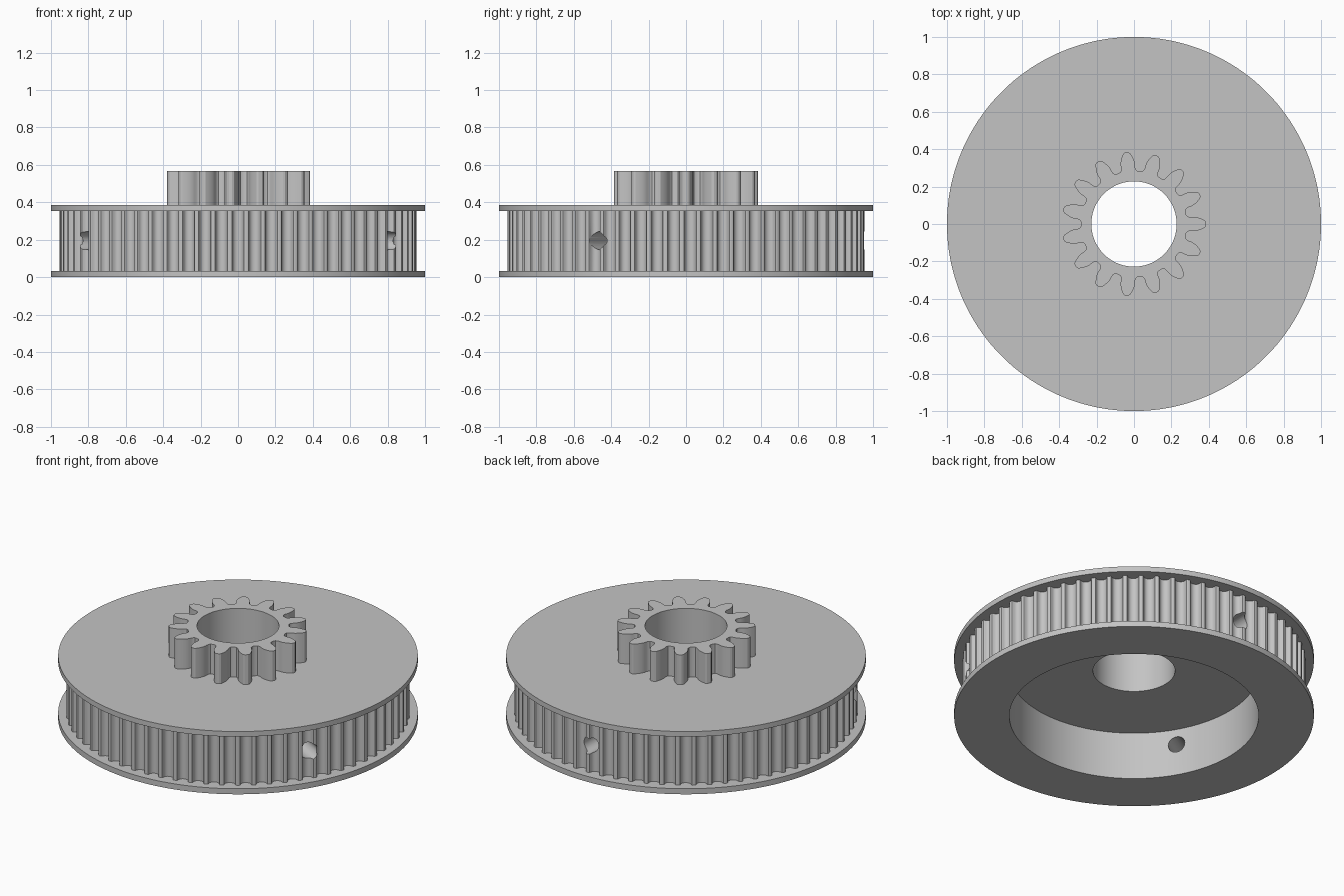
import bpy, bmesh, math
from math import sin, cos, tan, pi, sqrt, acos
from mathutils import Matrix

if "Cube" in bpy.data.objects:
    bpy.data.objects.remove(bpy.data.objects["Cube"])

U = 1 / 22.07            # millimetres to scene units
BELT_TEETH, GEAR_TEETH = 67, 15

grey = bpy.data.materials.new("light grey")
grey.diffuse_color = (0.55, 0.55, 0.55, 1)
grey.use_nodes = True
grey.node_tree.nodes["Principled BSDF"].inputs["Base Color"].default_value = grey.diffuse_color


def prism(name, outline, z0, z1):
    """Extrude a closed 2D outline between two heights."""
    bm = bmesh.new()
    face = bm.faces.new([bm.verts.new((x, y, z0)) for x, y in outline])
    top = bmesh.ops.extrude_face_region(bm, geom=[face])["geom"]
    bmesh.ops.translate(bm, vec=(0, 0, z1 - z0),
                        verts=[v for v in top if isinstance(v, bmesh.types.BMVert)])
    bmesh.ops.recalc_face_normals(bm, faces=bm.faces)
    mesh = bpy.data.meshes.new(name)
    bm.to_mesh(mesh)
    bm.free()
    mesh.materials.append(grey)
    obj = bpy.data.objects.new(name, mesh)
    bpy.context.collection.objects.link(obj)
    return obj


def circle(r, n=128):
    return [(r * cos(2 * pi * i / n), r * sin(2 * pi * i / n)) for i in range(n)]


def combine(target, other, operation):
    """Apply a boolean and remove the helper."""
    mod = target.modifiers.new("combine", "BOOLEAN")
    mod.operation, mod.solver, mod.object = operation, "EXACT", other
    bpy.context.view_layer.objects.active = target
    bpy.ops.object.modifier_apply(modifier=mod.name)
    bpy.data.objects.remove(other)


def belt_outline():
    """Rounded belt grooves, repeated round the rim."""
    half = [(0.747, 0), (0.648, 0.037), (0.598, 0.131), (0.579, 0.238), (0.547, 0.343),
            (0.505, 0.444), (0.452, 0.540), (0.358, 0.637), (0.248, 0.707), (0.127, 0.750)]
    groove = [(-x, d) for x, d in half] + [(0, 0.764)] + half[::-1]
    rim = sqrt(21.07 ** 2 - 0.847 ** 2)
    pts = []
    for i in range(BELT_TEETH):
        a = 2 * pi * i / BELT_TEETH - pi / 2
        for x, d in groove:
            r, t = (rim - d) * U, x * 1.134 * U
            pts.append((r * cos(a) - t * sin(a), r * sin(a) + t * cos(a)))
    return pts


def gear_outline():
    """Involute teeth with rounded roots and tips."""
    pitch, pressure = 7.5, math.radians(20)
    base = pitch * cos(pressure)
    start = pi / (2 * GEAR_TEETH) + tan(pressure) - pressure
    flank = [(6.25, 0.180), (6.32, 0.150), (6.5, 0.130), (6.75, 0.122)]
    for i in range(7):
        r = base + (8.38 - base) * i / 6
        k = acos(base / r)
        flank.append((r, start - tan(k) + k))
    flank.append((8.5, 0.022))
    tooth = [(r, -a) for r, a in flank] + [(r, a) for r, a in reversed(flank)]
    return [(r * U * cos(a + 2 * pi * i / GEAR_TEETH), r * U * sin(a + 2 * pi * i / GEAR_TEETH))
            for i in range(GEAR_TEETH) for r, a in tooth]


# Toothed belt rim, two flanges and the small gear on top, as one solid
pulley = prism("geared_belt_pulley", belt_outline(), 0.02, 0.37)
combine(pulley, prism("lower_flange", circle(1, 180), 0, 0.034), "UNION")
combine(pulley, prism("upper_flange", circle(1, 180), 0.353, 0.385), "UNION")
combine(pulley, prism("top_gear", gear_outline(), 0.36, 0.568), "UNION")

# Through bore and the wide recess underneath
combine(pulley, prism("bore_cutter", circle(0.228, 96), -0.1, 0.7), "DIFFERENCE")
combine(pulley, prism("recess_cutter", circle(0.693), -0.1, 0.291), "DIFFERENCE")

# Three radial screw holes through the rim
for angle in (90, 210, 330):
    cutter = prism("screw_hole_cutter", circle(0.049, 32), 0.5, 1.2)
    cutter.data.transform(Matrix.Translation((0, 0, 0.195))
                          @ Matrix.Rotation(math.radians(angle), 4, "Z")
                          @ Matrix.Rotation(pi / 2, 4, "Y"))
    combine(pulley, cutter, "DIFFERENCE")

# Smooth round walls, crisp rims
bpy.ops.object.select_all(action="DESELECT")
pulley.select_set(True)
bpy.context.view_layer.objects.active = pulley
bpy.ops.object.shade_smooth_by_angle(angle=math.radians(30))
